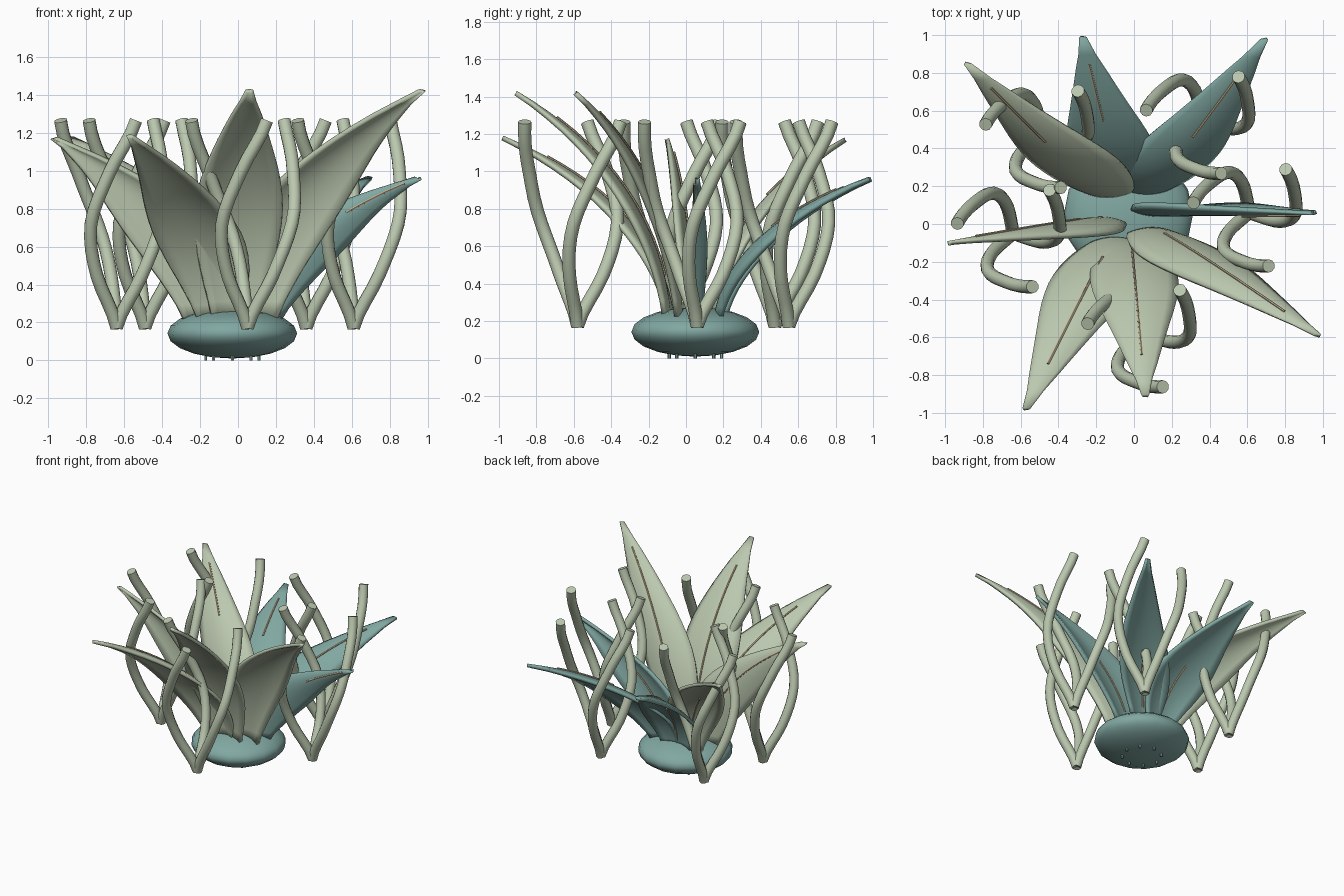
import bpy, bmesh, math
from mathutils import Vector

cube = bpy.data.objects.get("Cube")
if cube:
    bpy.data.objects.remove(cube, do_unlink=True)


def make_material(name, r, g, b):
    m = bpy.data.materials.new(name)
    m.use_nodes = True
    m.diffuse_color = (r, g, b, 1)
    m.node_tree.nodes["Principled BSDF"].inputs["Base Color"].default_value = (r, g, b, 1)
    return m


SAGE = make_material("sage green", 0.50, 0.58, 0.43)
TEAL = make_material("muted teal", 0.22, 0.39, 0.36)
TAN = make_material("tan vein", 0.56, 0.45, 0.29)

CENTRE = Vector((-0.03, 0.05, 0))


def finish(obj, mat):
    obj.data.materials.append(mat)
    bpy.ops.object.select_all(action='DESELECT')
    obj.select_set(True)
    bpy.context.view_layer.objects.active = obj
    bpy.ops.object.shade_smooth_by_angle(angle=math.radians(40))
    return obj


def tube(name, points, radius, mat, sides=10):
    """Sweep a closed round tube along points, with flat level ends at the start."""
    bm = bmesh.new()
    rings = []
    for i, p in enumerate(points):
        t = (points[min(i + 1, len(points) - 1)] - points[max(i - 1, 0)]).normalized()
        u = t.orthogonal() if abs(t.x) > 0.95 else t.cross(Vector((1, 0, 0)))
        u.normalize()
        v = t.cross(u)
        ring = []
        for k in range(sides):
            a = math.tau * k / sides
            ring.append(bm.verts.new(p + radius * (math.cos(a) * u + math.sin(a) * v)))
        rings.append(ring)
    for a, b in zip(rings, rings[1:]):
        for k in range(sides):
            n = (k + 1) % sides
            bm.faces.new((a[k], a[n], b[n], b[k]))
    bm.faces.new(rings[0][::-1])
    bm.faces.new(rings[-1])
    bmesh.ops.recalc_face_normals(bm, faces=bm.faces)
    mesh = bpy.data.meshes.new(name)
    bm.to_mesh(mesh)
    bm.free()
    obj = bpy.data.objects.new(name, mesh)
    bpy.context.collection.objects.link(obj)
    return finish(obj, mat)


def interpolate(keys, t):
    """Smooth value through evenly spaced keys."""
    n = len(keys) - 1
    i = min(int(t * n), n - 1)
    f = t * n - i
    p0, p1, p2, p3 = (keys[max(0, min(n, i + d))] for d in (-1, 0, 1, 2))
    return p1 + 0.5 * f * (p2 - p0 + f * (2 * p0 - 5 * p1 + 4 * p2 - p3
                                          + f * (3 * (p1 - p2) + p3 - p0)))


# Flattened bulb
bpy.ops.mesh.primitive_uv_sphere_add(segments=16, ring_count=10, location=CENTRE + Vector((0, 0, 0.142)))
bulb = bpy.context.object
bulb.name = "bulb"
bulb.scale = (0.342, 0.342, 0.132)
finish(bulb, TEAL)

# Small root stubs under the bulb
for i in range(8):
    a = math.tau * i / 8
    foot = CENTRE + Vector((0.14 * math.cos(a), 0.14 * math.sin(a), 0))
    tube("root_stub", [foot, foot + Vector((0, 0, 0.05))], 0.009, TEAL, 6)


# Leaves: each bends outward along an arc and is broad across x
WIDTHS = (0.12, 0.17, 0.215, 0.23, 0.205, 0.15, 0.085, 0.016)


def leaf_frame(tip, t):
    out = Vector((tip.x, tip.y, 0)) - CENTRE
    root = CENTRE + out.normalized() * 0.14 + Vector((0, 0, 0.22))
    span = tip - root
    bend = root + Vector((span.x * 0.14, span.y * 0.08, span.z * 0.63))
    p = root * (1 - t) ** 2 + bend * 2 * t * (1 - t) + tip * t * t
    tangent = (bend - root) * (1 - t) + (tip - bend) * t
    normal = Vector((1, 0, 0)).cross(tangent).normalized()
    if span.y < 0:
        normal.negate()
    return p, normal


def leaf(tip, mat, vein_start, vein_end):
    rows, cols = 16, 8
    bm = bmesh.new()
    grid = []
    for i in range(rows + 1):
        t = i / rows
        p, normal = leaf_frame(tip, t)
        w = interpolate(WIDTHS, t)
        row = []
        for j in range(cols + 1):
            s = 2 * j / cols - 1
            row.append(bm.verts.new(p + Vector((w * s, 0, 0)) - normal * (0.22 * w * s * s)))
        grid.append(row)
    for i in range(rows):
        for j in range(cols):
            bm.faces.new((grid[i][j], grid[i][j + 1], grid[i + 1][j + 1], grid[i + 1][j]))
    bmesh.ops.recalc_face_normals(bm, faces=bm.faces)
    mesh = bpy.data.meshes.new("leaf")
    bm.to_mesh(mesh)
    bm.free()
    obj = bpy.data.objects.new("leaf", mesh)
    bpy.context.collection.objects.link(obj)
    finish(obj, mat)
    solid = obj.modifiers.new("thickness", 'SOLIDIFY')
    solid.thickness = 0.024
    solid.offset = 0

    # Raised vein on the inner face
    path = []
    for i in range(11):
        p, normal = leaf_frame(tip, vein_start + (vein_end - vein_start) * i / 10)
        path.append(p + normal * 0.014)
    tube("leaf_vein", path, 0.007, TAN, 6)

    # Lower vein on the outer face of the back leaves
    if vein_start > 0.5:
        path = []
        for i in range(7):
            p, normal = leaf_frame(tip, 0.1 + 0.4 * i / 6)
            path.append(p - normal * 0.014)
        tube("lower_vein", path, 0.007, TAN, 6)


for x, y, z, mat, start, end in (
        (-0.27, 0.99, 0.96, TEAL, 0.65, 0.9),
        (0.69, 0.98, 0.96, TEAL, 0.58, 0.88),
        (0.95, 0.06, 0.96, TEAL, 0.7, 0.95),
        (0.97, -0.59, 1.42, SAGE, 0.2, 0.88),
        (0.06, -0.91, 1.42, SAGE, 0.15, 0.85),
        (-0.57, -0.98, 1.18, SAGE, 0.3, 0.85),
        (-0.97, -0.10, 1.17, SAGE, 0.3, 0.9),
        (-0.88, 0.85, 1.17, SAGE, 0.62, 0.9)):
    leaf(Vector((x, y, z)), mat, start, end)


# Clusters of three twisting stems
REACH = (0, 0.14, 0.235, 0.26, 0.30)
TWIST = (-70, -68, -55, -28, 0)

for x, y in ((0.05, -0.58), (0.61, 0.06), (0.36, 0.55), (-0.49, 0.475), (-0.64, -0.05)):
    for turn in (50, 170, 290):
        path = []
        for i in range(17):
            t = i / 16
            a = math.radians(turn + interpolate(TWIST, t))
            r = interpolate(REACH, t)
            path.append(Vector((x + r * math.cos(a), y + r * math.sin(a), 0.175 + 1.09 * t)))
        tube("stem", path, 0.035, SAGE)
